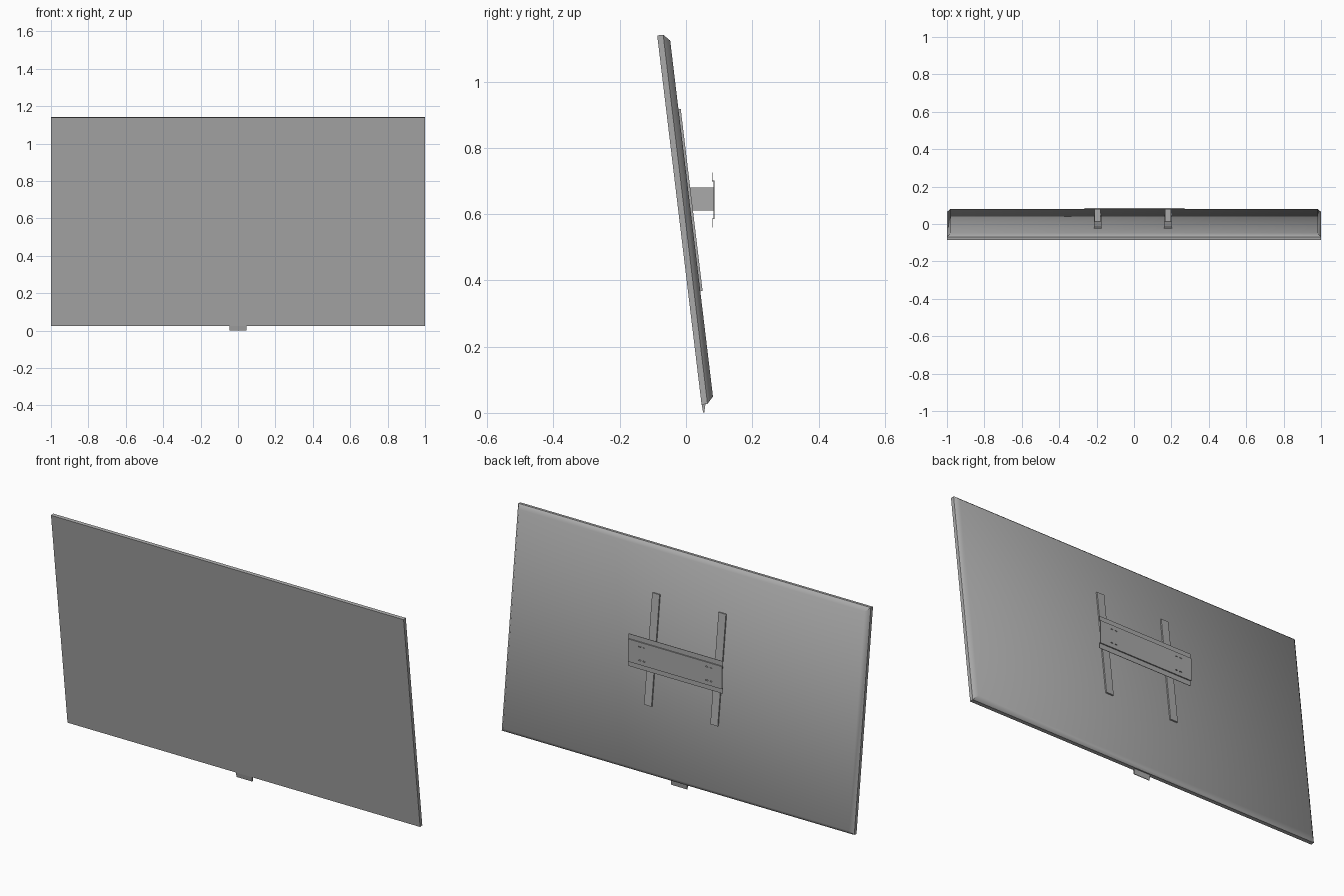
import bpy, bmesh, math
from mathutils import Vector, Matrix

if "Cube" in bpy.data.objects:
    bpy.data.objects.remove(bpy.data.objects["Cube"])

grey = bpy.data.materials.new("mid grey")
grey.use_nodes = True
COLOR = (0.4, 0.4, 0.4, 1)
grey.diffuse_color = COLOR
grey.node_tree.nodes["Principled BSDF"].inputs["Base Color"].default_value = COLOR

# Tilted frame: origin at the lower front edge of the screen, y into depth
TILT = Matrix.Translation((0, 0.047, 0.025)) @ Matrix.Rotation(math.radians(6.85), 4, 'X')
HEIGHT = 1.122


def finish(name, bm, matrix=Matrix()):
    bmesh.ops.recalc_face_normals(bm, faces=bm.faces)
    mesh = bpy.data.meshes.new(name)
    bm.to_mesh(mesh)
    bm.free()
    mesh.materials.append(grey)
    obj = bpy.data.objects.new(name, mesh)
    obj.matrix_world = matrix
    bpy.context.collection.objects.link(obj)
    return obj


def box(name, low, high, matrix=Matrix()):
    low, high = Vector(low), Vector(high)
    bm = bmesh.new()
    bmesh.ops.create_cube(bm, size=1)
    for v in bm.verts:
        v.co = (low + high) / 2 + v.co * (high - low)
    return finish(name, bm, matrix)


def extrude_x(name, profile, x0, x1, matrix=Matrix()):
    bm = bmesh.new()
    face = bm.faces.new([bm.verts.new((x0, y, z)) for y, z in profile])
    new = bmesh.ops.extrude_face_region(bm, geom=[face])["geom"]
    bmesh.ops.translate(bm, vec=(x1 - x0, 0, 0),
                        verts=[g for g in new if isinstance(g, bmesh.types.BMVert)])
    return finish(name, bm, matrix)


# Screen: flat front, straight rim, then a chamfer running into the back
bm = bmesh.new()
rings = []
for depth, inset in ((0, 0), (0.018, 0), (0.037, 0.02)):
    x, lo, hi = 1 - inset, inset, HEIGHT - inset
    rings.append([bm.verts.new(p) for p in
                  ((-x, depth, lo), (x, depth, lo), (x, depth, hi), (-x, depth, hi))])
for a, b in zip(rings, rings[1:]):
    for i in range(4):
        j = (i + 1) % 4
        bm.faces.new((a[i], a[j], b[j], b[i]))
bm.faces.new(rings[0])
bm.faces.new(rings[-1])
screen = finish("screen", bm, TILT)
bpy.ops.object.select_all(action='DESELECT')
screen.select_set(True)
bpy.context.view_layer.objects.active = screen
bpy.ops.object.shade_smooth_by_angle(angle=math.radians(46))

# Sensor tab below the lower edge
extrude_x("sensor_tab", [(0, 0.004), (0.013, 0.004), (0.005, -0.025), (0.002, -0.025)],
          -0.045, 0.045, TILT)

# Two rails on the back, each with a bracket and a pivot bolt
for side, x in (("right", -0.194), ("left", 0.182)):
    box(f"{side}_rail", (x - 0.021, 0.036, 0.34), (x + 0.021, 0.044, 0.893), TILT)
    box(f"{side}_bracket", (x - 0.016, 0.005, 0.61), (x + 0.016, 0.083, 0.68))
    bm = bmesh.new()
    turn = Matrix.Translation((x, 0.05, 0.647)) @ Matrix.Rotation(math.pi / 2, 4, 'Y')
    bmesh.ops.create_cone(bm, cap_ends=True, segments=24, radius1=0.01, radius2=0.01,
                          depth=0.04, matrix=turn)
    finish(f"{side}_pivot_bolt", bm)

# Wall plate: thin strip with stepped lips above and below
half = [(0.083, 0), (0.083, 0.056), (0.078, 0.056), (0.078, 0.083),
        (0.08, 0.083), (0.08, 0.058), (0.086, 0.058), (0.086, 0)]
mid = 0.643
outer = half[4:7]
inner = half[1:4]
profile = [(y, mid + z) for y, z in inner + outer]
profile += [(y, mid - z) for y, z in reversed(inner + outer)]
plate = extrude_x("wall_plate", profile, -0.265, 0.27)

# Mounting slots cut through the plate
bm = bmesh.new()
for sx in (-1, 1):
    for dx in (-0.012, 0.012):
        for dz in (-0.035, 0.035):
            place = Matrix.Translation((sx * 0.19 + dx, 0.085, mid + dz))
            bmesh.ops.create_cube(bm, size=1, matrix=place @ Matrix.Diagonal((0.012, 0.02, 0.004, 1)))
cutter = finish("slot_cutter", bm)
cutter.hide_render = True
cutter.hide_set(True)
cut = plate.modifiers.new("slots", 'BOOLEAN')
cut.operation = 'DIFFERENCE'
cut.object = cutter
cut.solver = 'EXACT'
